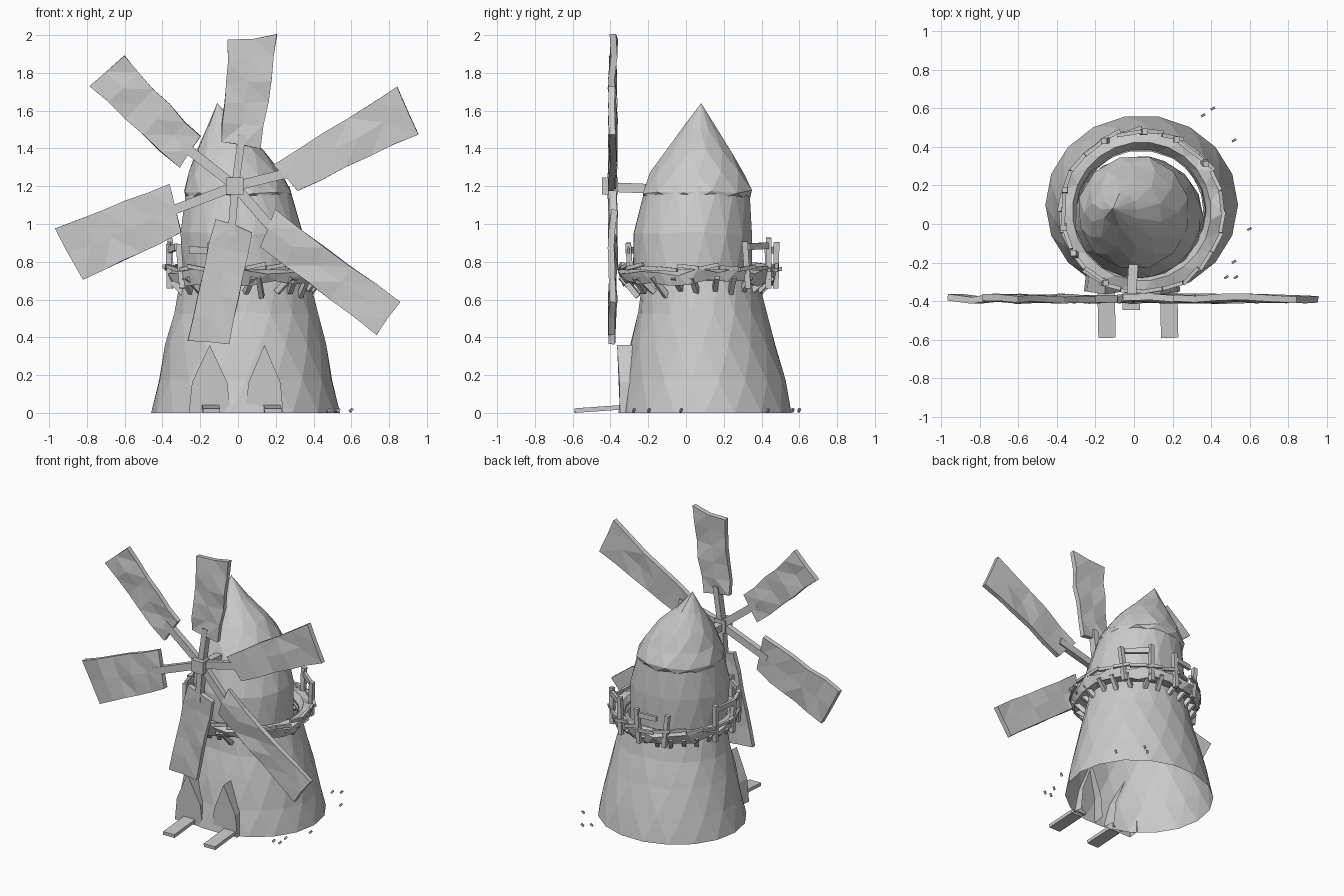
import bpy, bmesh, math, random
from mathutils import Vector

if "Cube" in bpy.data.objects:
    bpy.data.objects.remove(bpy.data.objects["Cube"])

random.seed(7)


def make(name, bm):
    bmesh.ops.recalc_face_normals(bm, faces=bm.faces)
    me = bpy.data.meshes.new(name)
    bm.to_mesh(me)
    bm.free()
    ob = bpy.data.objects.new(name, me)
    bpy.context.collection.objects.link(ob)
    return ob


def rnd(a):
    return random.uniform(-a, a)


def loft(name, rings, n, jit=0.0, close=False):
    """Skin through elliptical rings (z, cx, cy, rx, ry); triangulated facets."""
    bm = bmesh.new()
    rows = []
    for k, (z, cx, cy, rx, ry) in enumerate(rings):
        j = jit if 0 < k < len(rings) - 1 else 0
        row = []
        for i in range(n):
            a = math.tau * (i + 0.5 * (k % 2)) / n
            s = 1 + rnd(j)
            row.append(bm.verts.new((cx + rx * s * math.cos(a), cy + ry * s * math.sin(a),
                                     z + rnd(j))))
        rows.append(row)
    pairs = list(zip(rows, rows[1:])) + ([(rows[-1], rows[0])] if close else [])
    for k, (lo, hi) in enumerate(pairs):
        flip = k % 2
        for i in range(n):
            a, b, c, d = lo[i], lo[(i + 1) % n], hi[(i + 1) % n], hi[i]
            for tri in (((a, b, c), (a, c, d)) if flip else ((a, b, d), (b, c, d))):
                bm.faces.new(tri)
    bmesh.ops.remove_doubles(bm, verts=bm.verts, dist=0.001)
    return make(name, bm)


def beam(bm, p, q, w, h=None):
    """Four-sided bar from p to q added to bm."""
    p, q, h = Vector(p), Vector(q), h or w
    d = (q - p).normalized()
    side = d.cross(Vector((0, 0, 1)) if abs(d.z) < 0.9 else Vector((0, 1, 0))).normalized()
    up = side.cross(d)
    vs = [[bm.verts.new(e + side * sx * w / 2 + up * sz * h / 2)
           for sx, sz in ((-1, -1), (1, -1), (1, 1), (-1, 1))] for e in (p, q)]
    for e in vs:
        bm.faces.new(e)
    for i in range(4):
        j = (i + 1) % 4
        bm.faces.new((vs[0][i], vs[0][j], vs[1][j], vs[1][i]))


# Tapered tower, open underneath
loft("tower", [(0, .04, .10, .50, .465), (.17, .04, .10, .465, .43), (.36, .04, .09, .425, .39),
               (.53, .04, .085, .385, .34), (.74, .035, .075, .335, .305)], 18, .008)

# Upper body and leaning pointed cap with a small eave
loft("upper_body", [(.70, .035, .035, .325, .315), (.95, .02, .035, .328, .318),
                    (1.20, 0, .06, .272, .275)], 16, .008)
loft("cap", [(1.14, 0, .06, .278, .28), (1.17, 0, .06, .292, .297), (1.27, -.015, .06, .245, .25),
             (1.38, -.04, .06, .185, .185), (1.51, -.075, .075, .09, .085),
             (1.64, -.11, .08, 0, 0)], 12, .01)

# Ragged gallery deck around the waist
GX, GY = .04, .065
loft("gallery_deck", [(.70, GX, GY, .32, .32), (.69, GX, GY, .405, .40), (.745, GX, GY, .425, .42),
                      (.76, GX, GY, .36, .36)], 24, .022, close=True)


def ring(deg, r, z):
    a = math.radians(deg)
    return (GX + r * math.cos(a), GY + r * math.sin(a), z)


# Broken railing: posts, rail pieces and hanging brackets
bm = bmesh.new()
for deg in range(0, 360, 15):
    beam(bm, ring(deg, .33, .63 + rnd(.02)), ring(deg + rnd(6), .41, .72), .025, .03)
    beam(bm, ring(deg, .425 + rnd(.01), .77 + rnd(.015)),
         ring(deg + 15, .42 + rnd(.01), .77 + rnd(.02)), .02)
make("gallery_brackets", bm)
bm = bmesh.new()
for deg in (40, 65, 90, 115, 165, 190, 215, 240):
    beam(bm, ring(deg, .41, .66), ring(deg + rnd(4), .415, .91 + rnd(.02)), .03)
for a, b in ((40, 65), (90, 108), (165, 190), (190, 208), (225, 245)):
    beam(bm, ring(a, .415, .87 + rnd(.02)), ring(b, .415, .87 + rnd(.02)), .02, .035)
make("gallery_railing", bm)

# Six sails: outer pair then inner pair of corners in the front plane
SAILS = [
    [(-.05, 1.97), (.21, 2.0), (.12, 1.40), (-.09, 1.43)],
    [(.84, 1.73), (.955, 1.475), (.315, 1.18), (.19, 1.315)],
    [(.86, .585), (.735, .415), (.12, .88), (.20, 1.07)],
    [(-.05, .36), (-.27, .385), (-.12, 1.03), (.075, .96)],
    [(-.82, .70), (-.97, .98), (-.36, 1.21), (-.305, .95)],
    [(-.785, 1.73), (-.605, 1.89), (-.20, 1.46), (-.31, 1.30)],
]
HUB = Vector((-.015, -.39, 1.2))
arms = bmesh.new()
for k, corners in enumerate(SAILS):
    a, b, c, d = [Vector((x, -.387, z)) for x, z in corners]
    bm = bmesh.new()
    n, m = 5, 2
    grid = [[bm.verts.new(a.lerp(d, i / n).lerp(b.lerp(c, i / n), j / m)
                          + Vector((rnd(.006), rnd(.011), rnd(.006))))
             for j in range(m + 1)] for i in range(n + 1)]
    for i in range(n):
        for j in range(m):
            bm.faces.new((grid[i][j], grid[i + 1][j], grid[i + 1][j + 1], grid[i][j + 1]))
    bmesh.ops.triangulate(bm, faces=bm.faces)
    sail = make(f"sail_{k + 1}", bm)
    mod = sail.modifiers.new("thickness", 'SOLIDIFY')
    mod.thickness, mod.offset = .034, 0
    beam(arms, HUB, (c + d) / 2 + ((a + b) / 2 - (c + d) / 2) * .1, .04, .05)
make("sail_arms", arms)

# Hub and drive shaft
bm = bmesh.new()
beam(bm, (-.015, -.445, 1.2), (-.015, -.36, 1.2), .09)
beam(bm, (-.015, -.40, 1.195), (0, -.15, 1.185), .05)
make("hub_and_shaft", bm)

# Gabled doorways and their ramps at the foot of the tower
for k, (x, half, peak) in enumerate(((-.15, .11, .36), (.14, .10, .36))):
    bm = bmesh.new()
    outline = [(-half, 0), (half, 0), (half * .85, .16), (0, peak), (-half * .85, .16)]
    front = [bm.verts.new((x + u, -.365 + abs(u) * .15, z)) for u, z in outline]
    back = [bm.verts.new((x + u * .9, -.26, z)) for u, z in outline]
    bm.faces.new(front)
    for i in range(1, 5):
        j = (i + 1) % 5
        bm.faces.new((front[i], front[j], back[j], back[i]))
    make(f"doorway_{k + 1}", bm)
    bm = bmesh.new()
    rx = (-.145, .18)[k]
    beam(bm, (rx, -.33, .03), (rx + .005, -.59, .012), .09, .024)
    make(f"ramp_{k + 1}", bm)

# Loose rubble on the ground
bm = bmesh.new()
for x, y in ((.60, -.03), (.36, .56), (.41, .595), (.52, .43), (.52, -.2), (.53, -.28), (.48, -.28)):
    beam(bm, (x - .008, y, .006), (x + .006, y + .008, .022), .012)
make("rubble", bm)
